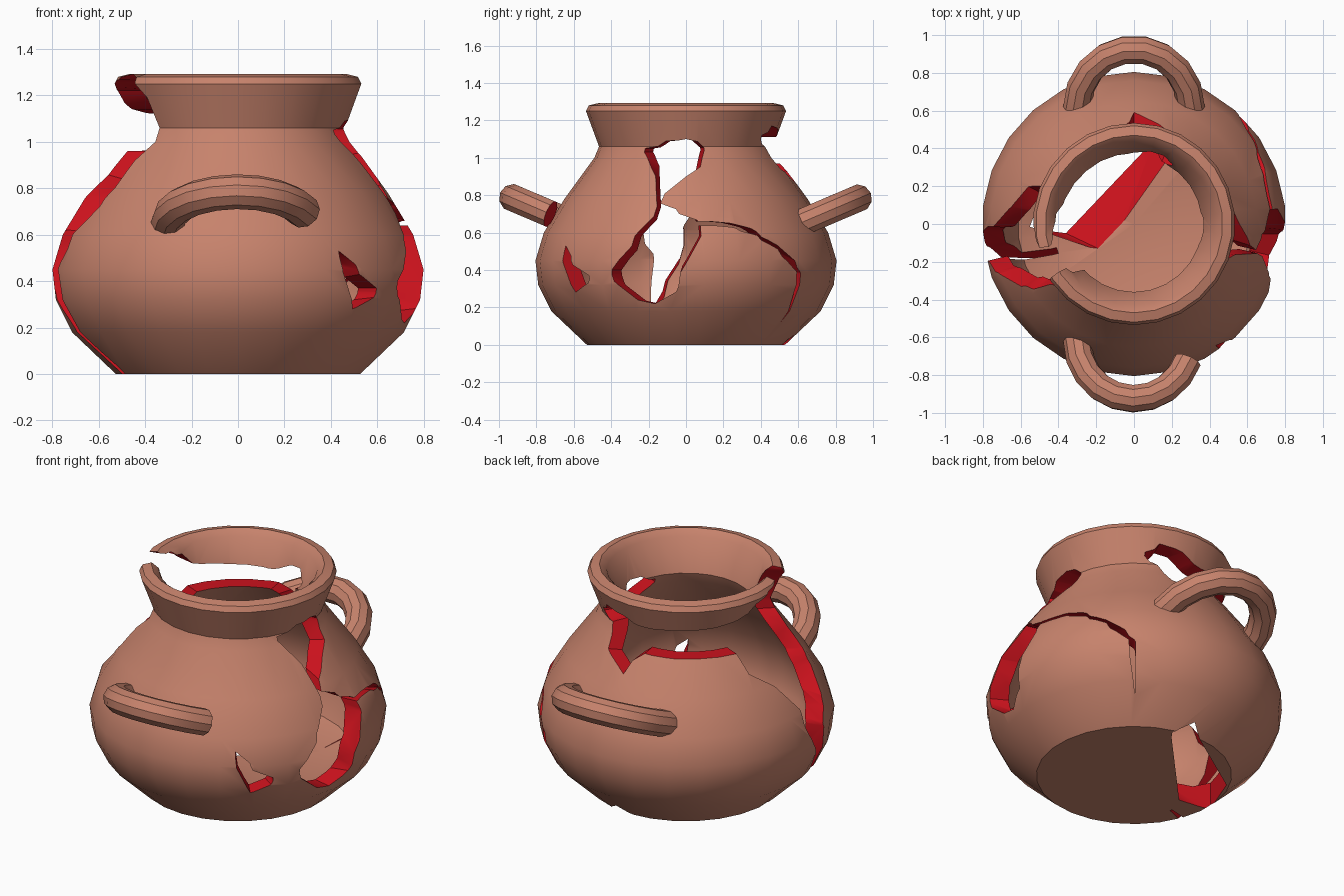
import bpy, bmesh, math
from mathutils import Vector

if "Cube" in bpy.data.objects:
    bpy.data.objects.remove(bpy.data.objects["Cube"])


def material(name, rgb):
    m = bpy.data.materials.new(name)
    m.diffuse_color = (*rgb, 1)
    m.use_nodes = True
    m.node_tree.nodes["Principled BSDF"].inputs["Base Color"].default_value = m.diffuse_color
    return m


CLAY = material("clay", (0.57, 0.225, 0.15))
RED = material("fracture_red", (0.60, 0.006, 0.012))
SIDES = 26
WALL = .105


def finish(name, bm):
    bmesh.ops.recalc_face_normals(bm, faces=bm.faces[:])
    me = bpy.data.meshes.new(name)
    bm.to_mesh(me)
    bm.free()
    me.materials.append(CLAY)
    me.materials.append(RED)
    ob = bpy.data.objects.new(name, me)
    bpy.context.collection.objects.link(ob)
    return ob


def smooth(ob):
    bpy.ops.object.select_all(action='DESELECT')
    ob.select_set(True)
    bpy.context.view_layer.objects.active = ob
    bpy.ops.object.shade_smooth_by_angle(angle=math.radians(35))


def bridge(bm, a, b):
    n = max(len(a), len(b))
    for i in range(n):
        j = (i + 1) % n
        vs = [a[i % len(a)], a[j % len(a)], b[j % len(b)], b[i % len(b)]]
        bm.faces.new(list(dict.fromkeys(vs)))


# Closed profile (radius, height) spun round z
def lathe(name, profile):
    bm = bmesh.new()
    rings = []
    for r, z in profile:
        n = SIDES if r > 0 else 1
        step = 2 * math.pi / n
        rings.append([bm.verts.new((r * math.sin(step * i), r * math.cos(step * i), z))
                      for i in range(n)])
    for a, b in zip(rings, rings[1:]):
        bridge(bm, a, b)
    return finish(name, bm)


# Outer wall by points, inner wall by a constant offset
outer = [(.53, 0), (.72, .18), (.79, .32), (.805, .45), (.76, .6), (.65, .78),
         (.49, 1.0), (.465, 1.06), (.535, 1.25), (.52, 1.28), (.47, 1.292)]
inner = [(r - WALL, z + .01) for r, z in reversed(outer[1:-2])]
pot = lathe("pot_body", [(0, 0)] + outer + inner + [(.46, .12), (0, .12)])


# Each cutter leaves red faces where it breaks the wall
def cut(cutter):
    for f in cutter.data.polygons:
        f.material_index = 1
    cutter.hide_render = True
    bpy.context.view_layer.objects.active = pot
    mod = pot.modifiers.new(cutter.name, 'BOOLEAN')
    mod.operation = 'DIFFERENCE'
    mod.solver = 'EXACT'
    mod.object = cutter
    bpy.ops.object.modifier_apply(modifier=mod.name)
    bpy.data.objects.remove(cutter)


# Radial gap from stations of (angle in degrees, low z, high z)
def wall_gap(name, stations, r_in=.25, r_out=1.0):
    bm = bmesh.new()
    loops = []
    for ang, lo, hi in stations:
        c, s = math.cos(math.radians(ang)), math.sin(math.radians(ang))
        loops.append([bm.verts.new((r * c, r * s, z)) for r, z in
                      ((r_in, lo), (r_out, lo), (r_out, hi), (r_in, hi))])
    for a, b in zip(loops, loops[1:]):
        bridge(bm, a, b)
    bm.faces.new(loops[0])
    bm.faces.new(loops[-1])
    bmesh.ops.triangulate(bm, faces=bm.faces[:])
    cut(finish(name, bm))


# Slanted floor hole; u points to the back left, v to the back right
def floor_gap(name, far, near_low, near_high):
    bm = bmesh.new()
    k = math.sqrt(.5)
    for pts, z in ((far + near_low, -.02), (far + near_high, .17)):
        for u, v in pts:
            bm.verts.new(((v - u) * k, (v + u) * k, z))
    bmesh.ops.convex_hull(bm, input=bm.verts[:])
    cut(finish(name, bm))


# Missing neck and shoulder strip, back round to front left
wall_gap("neck_gap", [
    (57, 1.10, 1.12), (66, 1.06, 1.17), (90, .86, 1.12), (99, .97, 1.11),
    (157, .96, 1.14), (172, .77, 1.22), (183, .52, 1.26), (194, .45, 1.28),
    (199, .54, 1.4), (209, .72, 1.4), (213, .80, 1.26), (223, 1.0, 1.06)])
# Left crack down to the base
wall_gap("left_gap", [(181, .53, .62), (188, .345, .58), (194, .20, .47),
                      (203, -.05, .03)], .43)
# Right shoulder and belly holes
wall_gap("shoulder_hole", [(-28, 1.03, 1.05), (-13, .72, 1.09), (0, .90, 1.10),
                           (12, 1.04, 1.055)])
wall_gap("belly_hole", [(-30, .375, .40), (-21, .25, .58), (-13, .22, .76),
                        (-3, .31, .70), (6, .58, .645)])
# Small front hole
wall_gap("front_hole", [(-56, .50, .53), (-50, .28, .45), (-41, .35, .37)])
# Thin curved crack round the right back piece
crack = []
for i in range(6):
    z = .64 - .25 * (i / 5) ** 3
    crack.append((3 + 9 * i, z, z + .02))
wall_gap("thin_crack", crack + [(50.5, .12, .38)], .4)
# Missing floor piece
floor_gap("floor_hole", [(.38, -.40), (.49, -.15), (.37, .45)],
          [(.25, -.30), (.27, .46)], [(-.03, -.20), (.07, .38)])
smooth(pot)


# Handles: tube along a tilted half ring; side is -1 front, +1 back
def handle(name, side, end=180, steps=9, tube=.075, n=10):
    bm = bmesh.new()
    rings = []
    tilt = Vector((0, side, .42)).normalized()
    across = Vector((1, 0, 0))
    up = across.cross(tilt)
    for k in range(steps + 1):
        a = math.radians(end * k / steps)
        c, s = math.cos(a), math.sin(a)
        centre = Vector((-.30 * c, side * (.62 + .305 * s), .655 + .13 * s))
        out = tilt * s - across * c
        ring = []
        for i in range(n):
            t = 2 * math.pi * i / n
            ring.append(bm.verts.new(centre + tube * (out * math.cos(t) + up * math.sin(t))))
        rings.append(ring)
    for a, b in zip(rings, rings[1:]):
        bridge(bm, a, b)
    bm.faces.new(rings[0])
    bm.faces.new(rings[-1]).material_index = 1 if end < 180 else 0
    smooth(finish(name, bm))


handle("back_handle", 1)
handle("front_handle_broken", -1, end=160)
